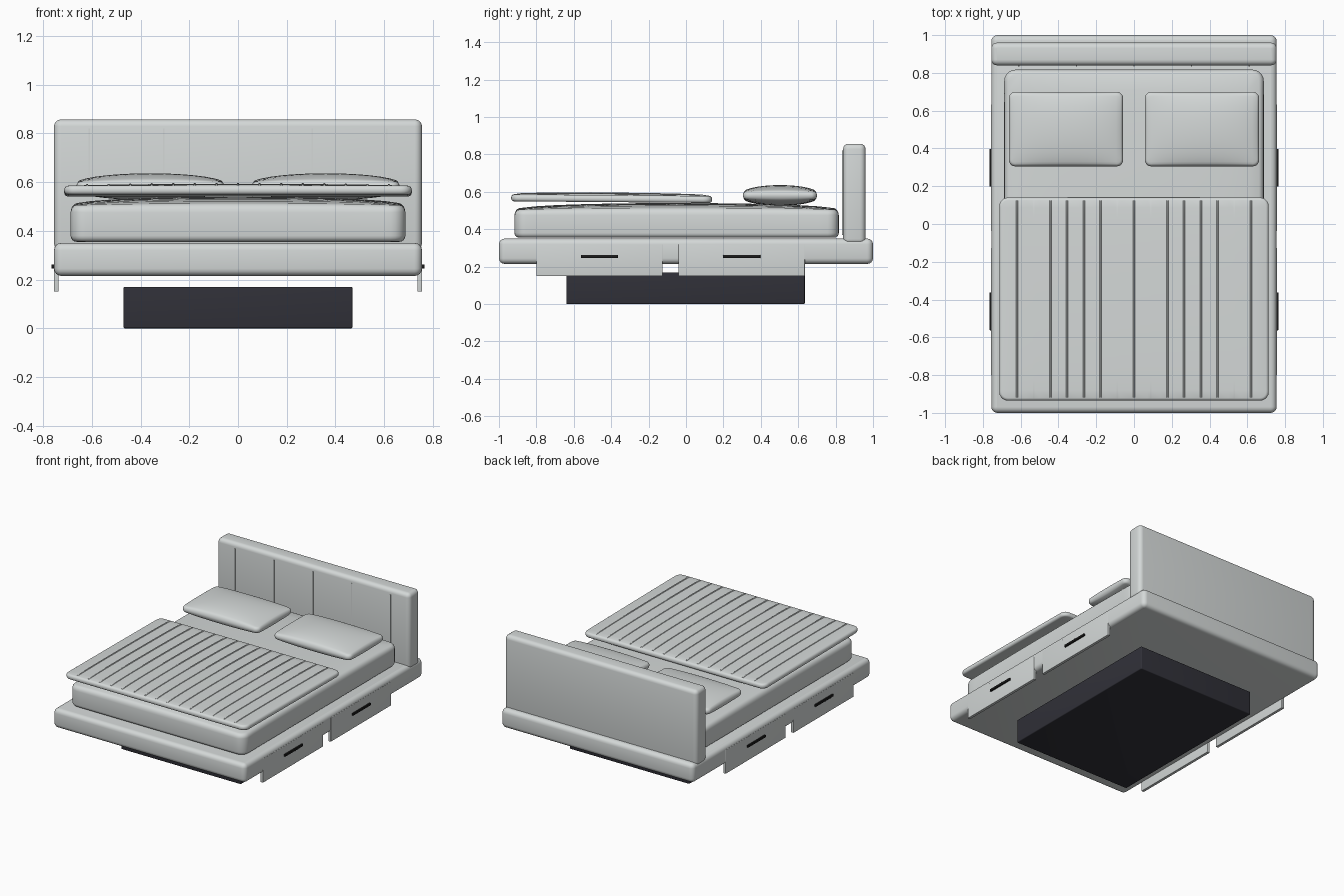
import bpy
import bmesh
from mathutils import Vector
from math import radians

old = bpy.data.objects.get("Cube")
if old:
    bpy.data.objects.remove(old, do_unlink=True)


def material(name, colour):
    mat = bpy.data.materials.new(name)
    mat.use_nodes = True
    mat.diffuse_color = (*colour, 1)
    mat.node_tree.nodes["Principled BSDF"].inputs["Base Color"].default_value = (*colour, 1)
    return mat


PALE = material("pale_grey", (0.66, 0.69, 0.685))
DARK = material("charcoal", (0.03, 0.03, 0.04))
BLACK = material("black_metal", (0.01, 0.01, 0.01))


def spaced(half, count):
    """Evenly spaced cut positions across a width."""
    return [half * (2 * i / count - 1) for i in range(1, count)]


def soft_box(name, lo, hi, mat, corner=0.0, edge=0.0, crown=0.0, power=1.0,
             both=False, cuts=16, seams=(), tilt=0.0):
    """Rounded box with an optional domed top (or top and bottom) and raised seams."""
    lo, hi = Vector(lo), Vector(hi)
    half = (hi - lo) / 2
    bm = bmesh.new()
    bmesh.ops.create_cube(bm, size=2)
    bmesh.ops.scale(bm, vec=half, verts=bm.verts)

    # Round the upright corners, then the top and bottom outlines
    if corner:
        upright = [e for e in bm.edges if abs(e.verts[0].co.z - e.verts[1].co.z) > half.z]
        bmesh.ops.bevel(bm, geom=upright, offset=corner, segments=5,
                        profile=0.5, affect='EDGES', clamp_overlap=True)
    if edge:
        bm.normal_update()
        rims = [e for e in bm.edges if len(e.link_faces) == 2
                and abs(abs(e.link_faces[0].normal.z) - abs(e.link_faces[1].normal.z)) > 0.5]
        bmesh.ops.bevel(bm, geom=rims, offset=edge, segments=4,
                        profile=0.5, affect='EDGES', clamp_overlap=True)

    # Cut a grid and dome it
    if crown:
        planes = [(x, 0) for x in spaced(half.x, cuts)]
        planes += [(y, 1) for y in spaced(half.y, cuts)]
        planes += [(s + d, 0) for s in seams for d in (-0.005, -0.003, 0.003, 0.005)]
        for position, axis in planes:
            point, normal = Vector(), Vector()
            point[axis], normal[axis] = position, 1
            bmesh.ops.bisect_plane(bm, geom=bm.verts[:] + bm.edges[:] + bm.faces[:],
                                   plane_co=point, plane_no=normal, dist=0.00001)
        for v in bm.verts:
            u, w = v.co.x / half.x, v.co.y / half.y
            level = v.co.z / half.z
            bulge = max(0, (1 - u * u) * (1 - w * w)) ** power
            on_seam = any(abs(v.co.x - s) < 0.0035 for s in seams)
            if on_seam and level > 0.9 and abs(w) < 0.9:
                v.co.z += 0.004
            v.co.z += crown * bulge * (level if both else max(level, 0))

    bmesh.ops.recalc_face_normals(bm, faces=bm.faces)
    mesh = bpy.data.meshes.new(name)
    bm.to_mesh(mesh)
    bm.free()
    mesh.materials.append(mat)
    obj = bpy.data.objects.new(name, mesh)
    obj.location = (lo + hi) / 2
    obj.rotation_euler.x = tilt
    bpy.context.collection.objects.link(obj)
    bpy.ops.object.select_all(action='DESELECT')
    obj.select_set(True)
    bpy.context.view_layer.objects.active = obj
    bpy.ops.object.shade_smooth_by_angle(angle=radians(35))
    return obj


# Plinth, frame and headboard
soft_box("plinth", (-0.47, -0.64, 0), (0.47, 0.635, 0.17), DARK, 0.008, 0.006)
soft_box("bed_frame", (-0.755, -1, 0.215), (0.755, 1, 0.35), PALE, 0.032, 0.03)
soft_box("headboard", (-0.755, 0.84, 0.32), (0.755, 0.96, 0.857), PALE, 0.03, 0.028)

# Headboard channel seams
for i in range(-2, 3):
    x = i * 0.305
    soft_box("headboard_seam", (x - 0.003, 0.835, 0.37), (x + 0.003, 0.845, 0.82), PALE)

# Mattress
soft_box("mattress", (-0.687, -0.917, 0.355), (0.687, 0.817, 0.5), PALE,
         0.06, 0.025, crown=0.04, power=0.4)

# Quilted blanket
soft_box("blanket", (-0.713, -0.935, 0.545), (0.713, 0.14, 0.58), PALE, 0.045, 0.015,
         crown=0.012, power=0.5, cuts=20, seams=[i * 0.0885 for i in range(-7, 8)],
         tilt=-0.008)

for side in (-1, 1):
    # Pillow
    x = side * 0.36
    soft_box("pillow", (x - 0.303, 0.305, 0.565), (x + 0.303, 0.7, 0.597), PALE, 0.035, 0.014,
             crown=0.039, power=0.55, both=True)
    # Drawer fronts with bar handles
    for y in (-0.4625, 0.2975):
        x = side * 0.746
        soft_box("drawer_front", (x - 0.01, y - 0.3375, 0.15), (x + 0.01, y + 0.3375, 0.32),
                 PALE, 0.003, 0.002)
        x = side * 0.757
        soft_box("drawer_handle", (x - 0.009, y - 0.1, 0.246), (x + 0.009, y + 0.1, 0.262),
                 BLACK, 0.003, 0.002)
